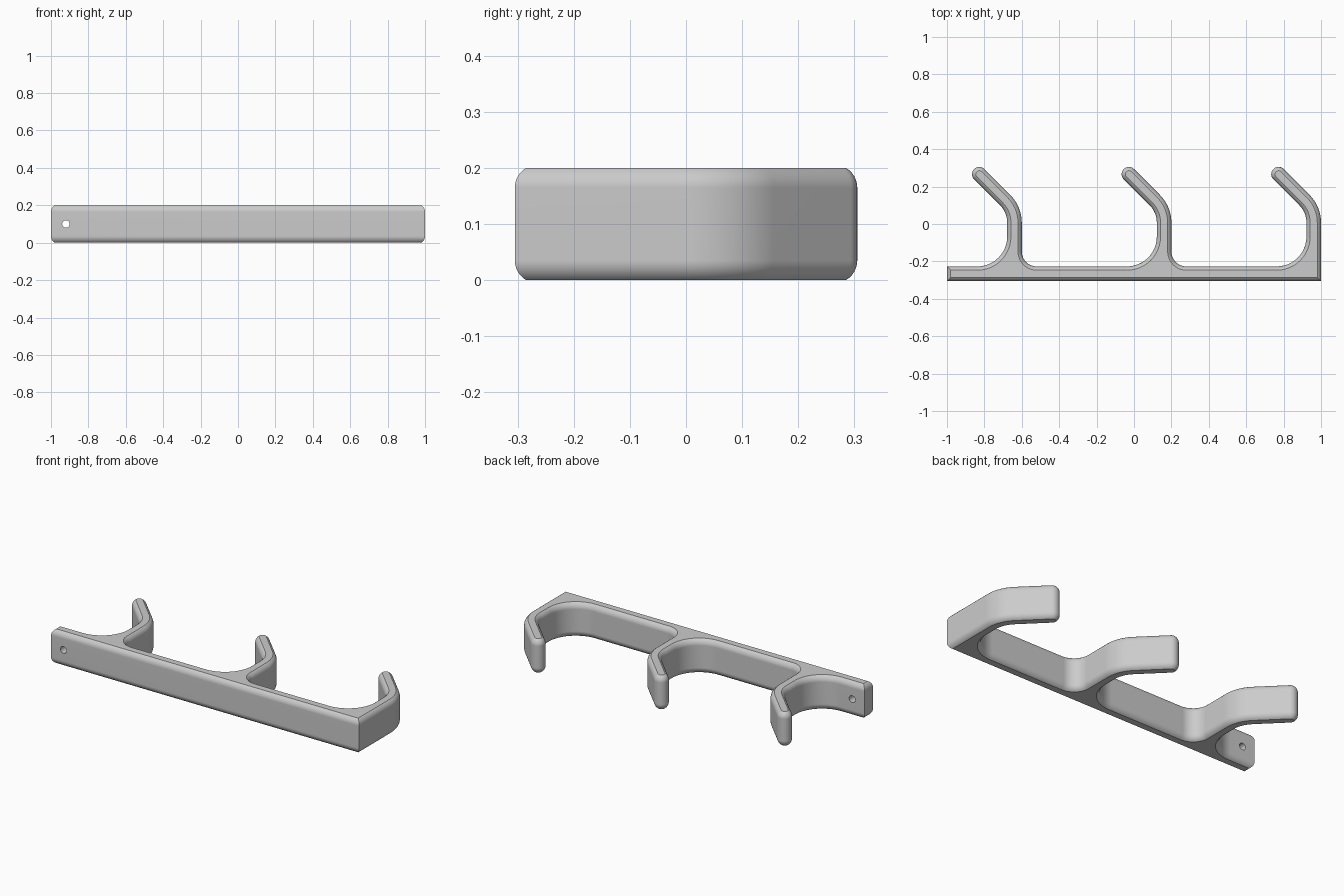
import bpy, bmesh, math
from mathutils import Vector

if "Cube" in bpy.data.objects:
    bpy.data.objects.remove(bpy.data.objects["Cube"])

HEIGHT = 0.20      # rack height
THICK = 0.078      # wall thickness of bar and hooks
FRONT = -0.305     # mounting face
BACK = FRONT + THICK
EDGE_H, EDGE_R = 0.035, 0.0406   # rounded rim: height and radius
HOLE_X, HOLE_Z, HOLE_R = -0.92, 0.10, 0.02

grey = bpy.data.materials.new("grey plastic")
grey.diffuse_color = (0.6, 0.6, 0.6, 1)
grey.use_nodes = True
grey.node_tree.nodes["Principled BSDF"].inputs["Base Color"].default_value = grey.diffuse_color


def fillet(prev, cur, nxt, r, n):
    """Arc of n segments replacing a polygon corner."""
    a, b = (prev - cur).normalized(), (nxt - cur).normalized()
    half = math.acos(a.dot(b)) / 2
    centre = cur + (a + b).normalized() * (r / math.sin(half))
    start = cur + a * (r / math.tan(half)) - centre
    sweep = math.pi - 2 * half
    if a.x * b.y - a.y * b.x > 0:
        sweep = -sweep
    pts = []
    for i in range(n + 1):
        c, s = math.cos(sweep * i / n), math.sin(sweep * i / n)
        pts.append(centre + Vector((start.x * c - start.y * s,
                                    start.x * s + start.y * c)))
    return pts


def inset(pts, d):
    """Move a counter-clockwise outline inwards by d."""
    out = []
    for i, p in enumerate(pts):
        e1 = (p - pts[i - 1]).normalized()
        e2 = (pts[(i + 1) % len(pts)] - p).normalized()
        n1, n2 = Vector((-e1.y, e1.x)), Vector((-e2.y, e2.x))
        out.append(p + (n1 + n2) * (d / (1 + n1.dot(n2))))
    return out


# Plan outline: corner x, y, fillet radius, segments, part of the hook
corners = [(-1, FRONT, 0, 0, ""), (1, FRONT, 0, 0, "")]
h = THICK / 2
k = h * math.tan(math.radians(22.5))
q = 2 * h * math.sqrt(0.5)
for x in (1.0, 0.2, -0.6):
    if x < 1:
        corners.append((x, BACK, 0.08, 12, "small_root"))
    tx, ty = x - 0.227, 0.266                          # tip centre
    corners += [(x, 0.078 + k, 0.21, 8, "outer_bend"),
                (tx, ty + q, h * 0.985, 10, "tip_a"),
                (tx - q, ty, h * 0.985, 10, "tip_b"),
                (x - THICK, 0.078 - k, 0.132, 8, "inner_bend"),
                (x - THICK, BACK, 0.16, 12, "big_root")]
corners.append((-1, BACK, 0, 0, ""))

points = [Vector(c[:2]) for c in corners]
outline, hooks, part = [], [], {}
for i, (_, _, r, seg, name) in enumerate(corners):
    first = len(outline)
    if r:
        outline += fillet(points[i - 1], points[i],
                          points[(i + 1) % len(points)], r, seg)
        part[name] = list(range(first, len(outline)))
        if name == "big_root":
            hooks.append(part)
            part = {}
    else:
        outline.append(points[i])
n = len(outline)

# Flat cap patches as outline indices: hook strips, tips, roots and bar
patches, bar = [], [0, 1]
for p in hooks:
    right = p.get("small_root", []) + p["outer_bend"]
    left = p["inner_bend"][::-1]
    if "small_root" in p:
        left = p["big_root"][::-1] + left
        bar.append(p["small_root"][0])
    else:
        root = p["big_root"]
        patches.append([1, right[0], left[0], root[0]])
        patches += [[1, a, b] for a, b in zip(root, root[1:])]
    bar.append(p["big_root"][-1])
    for i in range(len(right) - 1):
        patches.append([right[i], right[i + 1], left[i + 1], left[i]])
    patches.append([right[-1]] + p["tip_a"] + p["tip_b"] + [left[-1]])
patches.append(bar + [n - 1])

# Rim section, bottom to top: (height, inset)
full = math.asin(EDGE_H / EDGE_R)
rim = [(EDGE_R * math.sin(full * i / 6), EDGE_R * (1 - math.cos(full * i / 6)))
       for i in range(7)]
layers = [(EDGE_H - z, d) for z, d in reversed(rim)]
layers += [(HEIGHT - EDGE_H + z, d) for z, d in rim]

# Side walls with rounded rims
bm = bmesh.new()
loops = [[bm.verts.new((p.x, p.y, z)) for p in inset(outline, d)]
         for z, d in layers]
holed = []
for level, (lo, hi) in enumerate(zip(loops, loops[1:])):
    for i in range(n):
        j = (i + 1) % n
        quad = (lo[i], lo[j], hi[j], hi[i])
        if level == 6 and i in (0, n - 2):
            holed.append(quad)          # bar faces around the screw hole
        else:
            bm.faces.new(quad)

# Top and bottom
for patch in patches:
    bm.faces.new([loops[-1][i] for i in patch])
    bm.faces.new([loops[0][i] for i in reversed(patch)])

# Screw hole through the left end of the bar
rings = []
for quad, y, side in zip(holed, (FRONT, BACK), (1, -1)):
    ring = []
    for i in range(24):
        a = math.radians(225 + 15 * i)
        ring.append(bm.verts.new((HOLE_X + side * HOLE_R * math.cos(a), y,
                                  HOLE_Z + HOLE_R * math.sin(a))))
    for i in range(24):
        bm.faces.new((quad[(i + 3) // 6 % 4], ring[(i + 1) % 24], ring[i]))
    for c in range(4):
        bm.faces.new((quad[c], quad[(c + 1) % 4], ring[6 * c + 3]))
    rings.append(ring)
near, far = rings
for i in range(24):
    bm.faces.new((near[i], near[(i + 1) % 24],
                  far[(5 - i) % 24], far[(6 - i) % 24]))

mesh = bpy.data.meshes.new("hook_rack")
bm.to_mesh(mesh)
bm.free()
mesh.materials.append(grey)
rack = bpy.data.objects.new("hook_rack", mesh)
bpy.context.collection.objects.link(rack)

# Smooth curves, crisp cap edges, even shading on the flats
rack.select_set(True)
bpy.context.view_layer.objects.active = rack
bpy.ops.object.shade_smooth_by_angle(angle=math.radians(25))
even = rack.modifiers.new("even_flats", 'WEIGHTED_NORMAL')
even.keep_sharp = True
